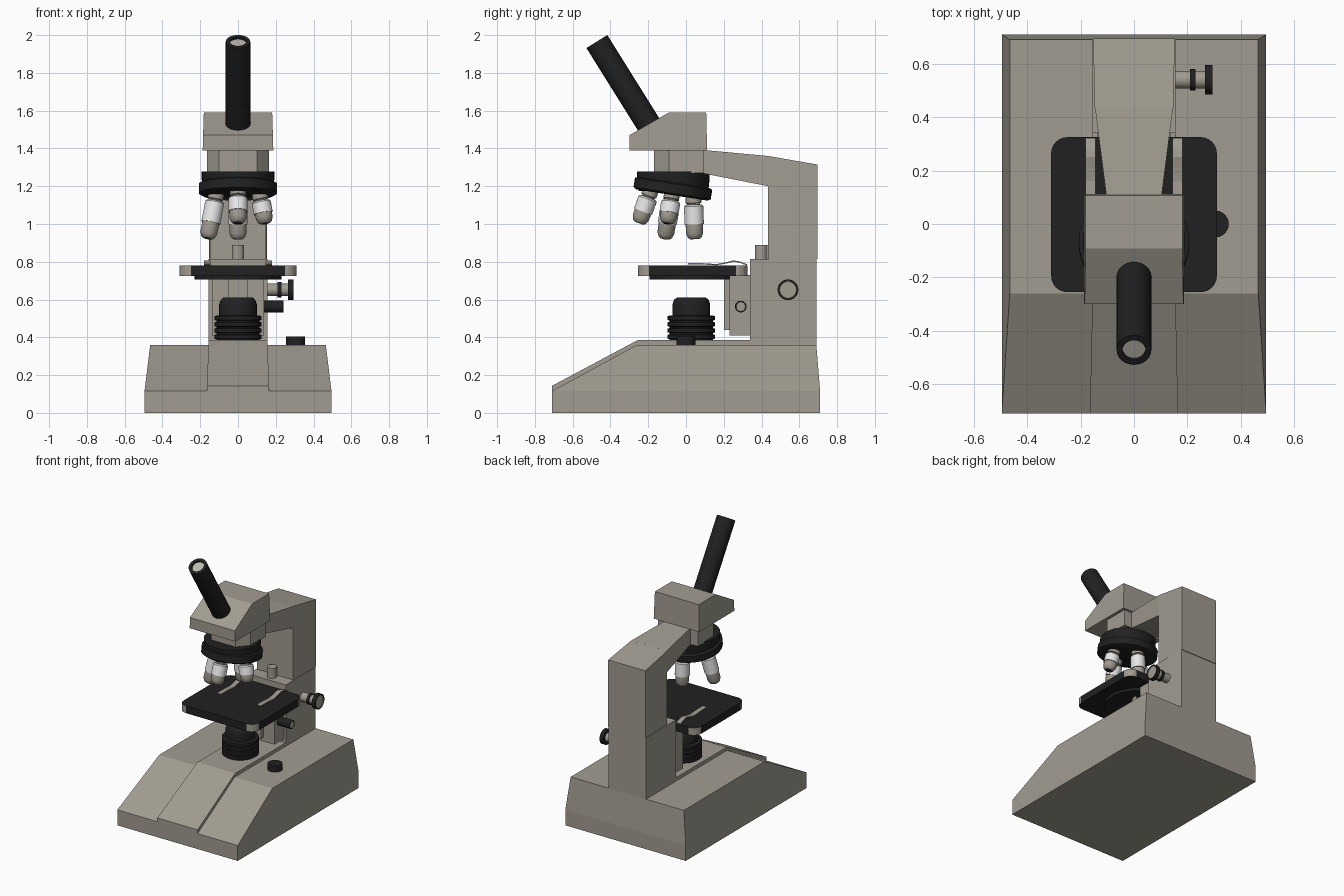
import bpy, bmesh
from math import cos, sin, pi, radians
from mathutils import Vector, Matrix

if "Cube" in bpy.data.objects:
    bpy.data.objects.remove(bpy.data.objects["Cube"])


def material(name, rgb):
    m = bpy.data.materials.new(name)
    m.use_nodes = True
    m.diffuse_color = (*rgb, 1)
    m.node_tree.nodes["Principled BSDF"].inputs["Base Color"].default_value = (*rgb, 1)
    return m


BEIGE, BLACK, WHITE, PALE = range(4)
MATS = [material("beige enamel", (0.36, 0.335, 0.285)),
        material("matte black", (0.015, 0.015, 0.015)),
        material("white barrel", (0.82, 0.82, 0.82)),
        material("pale glass", (0.50, 0.48, 0.41))]


def finish(name, bm, smooth=False):
    bmesh.ops.recalc_face_normals(bm, faces=bm.faces)
    mesh = bpy.data.meshes.new(name)
    bm.to_mesh(mesh)
    bm.free()
    for m in MATS:
        mesh.materials.append(m)
    ob = bpy.data.objects.new(name, mesh)
    bpy.context.collection.objects.link(ob)
    if smooth:
        bpy.ops.object.select_all(action='DESELECT')
        ob.select_set(True)
        bpy.context.view_layer.objects.active = ob
        bpy.ops.object.shade_smooth_by_angle(angle=radians(35))
    return ob


def prism(name, profile, mat=BEIGE):
    """Side profile of (y, z, half width), mirrored across x."""
    bm = bmesh.new()
    left = [bm.verts.new((w, y, z)) for y, z, w in profile]
    right = [bm.verts.new((-w, y, z)) for y, z, w in profile]
    bm.faces.new(left)
    bm.faces.new(right[::-1])
    for i in range(len(profile)):
        j = (i + 1) % len(profile)
        bm.faces.new((left[i], right[i], right[j], left[j]))
    for f in bm.faces:
        f.material_index = mat
    return finish(name, bm)


def block(name, w, y0, y1, z0, z1, mat=BEIGE):
    return prism(name, [(y0, z0, w), (y0, z1, w), (y1, z1, w), (y1, z0, w)], mat)


def lathe(name, profile, origin, axis=(0, 0, 1), sides=32):
    """Turned part: (radius, height, material of the band ending here)."""
    bm = bmesh.new()
    place = Matrix.Translation(origin) @ Vector(axis).to_track_quat('Z', 'Y').to_matrix().to_4x4()
    rings = [[bm.verts.new(place @ Vector((r * cos(2 * pi * i / sides), r * sin(2 * pi * i / sides), h)))
              for i in range(sides)] for r, h, _ in profile]
    for k in range(1, len(rings)):
        a, b = rings[k - 1], rings[k]
        for i in range(sides):
            j = (i + 1) % sides
            bm.faces.new((a[i], a[j], b[j], b[i])).material_index = profile[k][2]
    bm.faces.new(rings[0][::-1]).material_index = profile[0][2]
    bm.faces.new(rings[-1]).material_index = profile[-1][2]
    return finish(name, bm, True)


# Base with a raised centre strip
block("base_foot", 0.495, -0.71, 0.71, 0, 0.115)
prism("base_deck", [(-0.71, 0.115, 0.495), (-0.26, 0.36, 0.465),
                    (0.69, 0.36, 0.465), (0.71, 0.115, 0.495)])
prism("base_strip", [(-0.71, 0.10, 0.165), (-0.71, 0.143, 0.165), (-0.255, 0.386, 0.155),
                     (0.36, 0.386, 0.155), (0.36, 0.34, 0.155), (-0.255, 0.34, 0.155)])

# Arm
block("arm_lower", 0.155, 0.34, 0.69, 0.35, 0.815)
prism("arm_column", [(0.435, 0.815, 0.147), (0.435, 1.36, 0.147),
                     (0.695, 1.315, 0.153), (0.695, 0.815, 0.153)])
prism("arm_bridge", [(0.436, 1.20, 0.146), (0.436, 1.36, 0.146),
                     (0.08, 1.393, 0.10), (0.08, 1.27, 0.10)])
lathe("stop_pin", [(0.033, 0.81, BEIGE), (0.033, 0.89, BEIGE)], (0, 0.398, 0), sides=24)

# Head and neck
prism("head", [(-0.30, 1.39, 0.187), (-0.30, 1.47, 0.185), (-0.092, 1.59, 0.181),
               (0.107, 1.59, 0.181), (0.112, 1.39, 0.187)])
bm = bmesh.new()
outline = [(-0.1, -0.17), (0.1, -0.17), (0.165, -0.09), (0.165, 0.095), (-0.165, 0.095), (-0.165, -0.09)]
floor = bm.faces.new([bm.verts.new((x, y, 1.27)) for x, y in outline])
grown = bmesh.ops.extrude_face_region(bm, geom=[floor])["geom"]
bmesh.ops.translate(bm, vec=(0, 0, 0.125), verts=[v for v in grown if isinstance(v, bmesh.types.BMVert)])
finish("neck", bm)

# Eyepiece tube, leaning forward
lean = Vector((0, -sin(radians(32)), cos(radians(32))))
top = Vector((0, -0.472, 1.966))
lathe("eyepiece_tube", [(0.065, -0.56, BLACK), (0.065, 0, BLACK), (0.043, 0, BLACK),
                        (0.043, -0.012, BLACK), (0.042, -0.012, PALE)], top, lean)

# Turret: fixed disc above a tilted revolving disc
lathe("turret_mount", [(0.185, 1.175, BLACK), (0.192, 1.235, BLACK), (0.192, 1.277, BLACK)],
      (0, -0.067, 0), sides=40)
tilt = Matrix.Rotation(radians(-9), 3, 'X')
down = tilt @ Vector((0, 0, -1))
hub = Vector((0, -0.07, 1.185))
lathe("turret_disc", [(0.19, -0.035, BLACK), (0.207, -0.028, BLACK), (0.207, 0.022, BLACK),
                      (0.19, 0.032, BLACK)], hub, down, 40)

# Objectives flaring out from the revolving disc
for name, turn, length in (("front", -90, 0.18), ("left", 0, 0.158),
                           ("rear", 90, 0.218), ("right", 180, 0.24)):
    out = tilt @ Vector((cos(radians(turn)), sin(radians(turn)), 0))
    axis = down * cos(radians(11)) + out * sin(radians(11))
    waist = length * 0.64
    lathe("objective_" + name,
          [(0.042, -0.02, BEIGE), (0.042, 0.026, BEIGE), (0.034, 0.028, BEIGE), (0.034, 0.034, BEIGE),
           (0.045, 0.036, BEIGE), (0.051, 0.044, WHITE), (0.051, waist, WHITE), (0.046, waist, BEIGE),
           (0.045, length - 0.03, BEIGE), (0.036, length - 0.008, BEIGE), (0.024, length, BEIGE),
           (0.018, length, BLACK)],
          hub + down * 0.03 + out * 0.115, axis, 24)

# Stage plate with rounded corners
stage = block("stage", 0.31, -0.255, 0.325, 0.725, 0.78, BLACK)
bm = bmesh.new()
bm.from_mesh(stage.data)
uprights = [e for e in bm.edges if abs(e.verts[0].co.z - e.verts[1].co.z) > 0.01]
bmesh.ops.bevel(bm, geom=uprights, offset=0.06, segments=6, profile=0.5, affect='EDGES')
bm.to_mesh(stage.data)
bm.free()
lathe("stage_underplate", [(0.23, 0.705, BLACK), (0.23, 0.73, BLACK)], (0, 0.036, 0), sides=40)
block("stage_bracket", 0.138, 0.23, 0.345, 0.41, 0.73)
block("stage_slide", 0.05, 0.2, 0.235, 0.44, 0.71)

# Spring clips, one each side
wave = [(0.01, 0.793), (0.08, 0.793), (0.16, 0.788), (0.21, 0.797), (0.25, 0.807), (0.28, 0.803), (0.322, 0.788)]
for side, x in (("left", 0.163), ("right", -0.163)):
    clip = prism("stage_clip_" + side, [(y, z, 0.018) for y, z in wave]
                 + [(y, z - 0.007, 0.018) for y, z in reversed(wave)])
    clip.location.x = x

# Ribbed condenser lamp
ribs = [(0.115, 0.37, BLACK)]
for i in range(4):
    z = 0.39 + i * 0.033
    ribs += [(0.115, z, BLACK), (0.125, z + 0.003, BLACK), (0.125, z + 0.023, BLACK), (0.115, z + 0.026, BLACK)]
lathe("condenser", ribs + [(0.10, 0.516, BLACK), (0.10, 0.575, BLACK), (0.092, 0.598, BLACK),
                           (0.078, 0.61, BLACK)], (0, 0.028, 0))

# Knobs
lathe("base_knob", [(0.05, 0.35, BLACK), (0.05, 0.405, BLACK)], (0.305, 0, 0), sides=24)
lathe("focus_knob", [(0.033, 0.14, BEIGE), (0.033, 0.21, BEIGE), (0.04, 0.21, BLACK), (0.04, 0.23, BLACK),
                     (0.033, 0.23, BLACK), (0.033, 0.265, BEIGE), (0.055, 0.265, BLACK),
                     (0.055, 0.294, BLACK), (0.045, 0.294, BLACK), (0.044, 0.291, BEIGE)],
      (0, 0.54, 0.652), (1, 0, 0))
lathe("stage_knob", [(0.031, 0.13, BLACK), (0.031, 0.242, BLACK), (0.025, 0.242, BLACK),
                     (0.024, 0.239, BEIGE)], (0, 0.29, 0.563), (1, 0, 0), 24)
